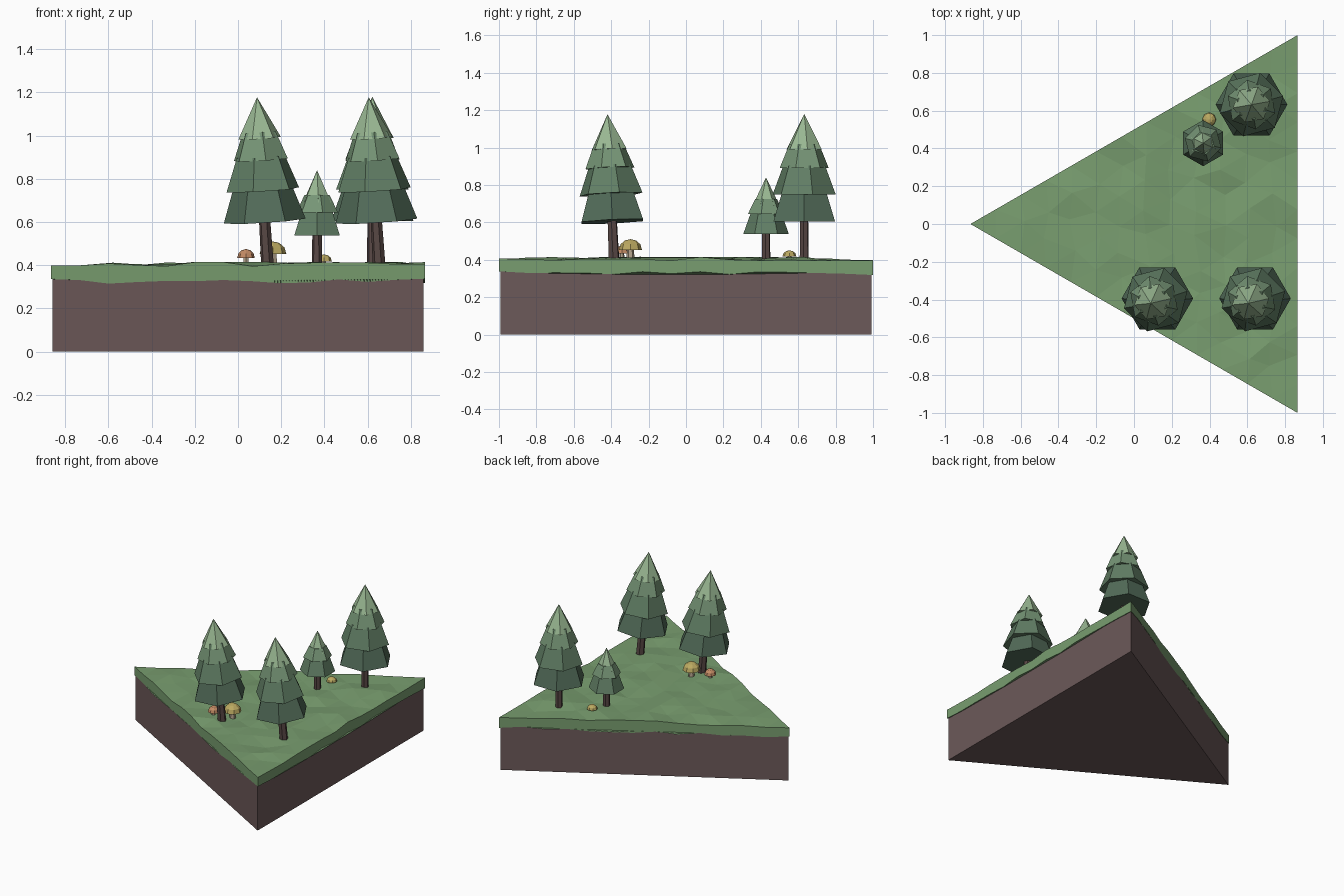
import bpy, bmesh, random
from math import radians, cos, sin, pi
from mathutils import Vector, Matrix

if "Cube" in bpy.data.objects:
    bpy.data.objects.remove(bpy.data.objects["Cube"])

random.seed(4)


def material(name, rgb):
    m = bpy.data.materials.new(name)
    m.diffuse_color = (*rgb, 1)
    m.use_nodes = True
    m.node_tree.nodes["Principled BSDF"].inputs["Base Color"].default_value = m.diffuse_color
    return m


SOIL = material("soil", (0.15, 0.10, 0.10))
GRASS = material("grass", (0.19, 0.34, 0.16))
BARK = material("bark", (0.10, 0.065, 0.06))
NEEDLES = [material("needles_%d" % i, c) for i, c in enumerate(
    [(0.085, 0.15, 0.10), (0.12, 0.21, 0.13), (0.18, 0.30, 0.18), (0.32, 0.48, 0.29)])]
STEM = material("mushroom_stem", (0.45, 0.36, 0.26))
YELLOW = material("yellow_cap", (0.50, 0.40, 0.12))
ORANGE = material("orange_cap", (0.55, 0.26, 0.13))


def finish(name, bm, mats):
    bmesh.ops.recalc_face_normals(bm, faces=bm.faces[:])
    me = bpy.data.meshes.new(name)
    bm.to_mesh(me)
    bm.free()
    for m in mats:
        me.materials.append(m)
    ob = bpy.data.objects.new(name, me)
    bpy.context.collection.objects.link(ob)
    return ob


def frustum(bm, r1, r2, z1, z2, matrix, sides=6, spin=0, mat=0):
    """Closed frustum (or cone when r2 is 0) between two heights."""
    before = set(bm.faces)
    bmesh.ops.create_cone(
        bm, cap_ends=True, segments=sides, radius1=r1, radius2=r2, depth=z2 - z1,
        matrix=matrix @ Matrix.Translation((0, 0, (z1 + z2) / 2)) @ Matrix.Rotation(radians(spin), 4, 'Z'))
    for f in set(bm.faces) - before:
        f.material_index = mat


# soil: triangular prism
CORNERS = [Vector((-0.866, 0, 0)), Vector((0.866, -1, 0)), Vector((0.866, 1, 0))]
bm = bmesh.new()
base = bm.faces.new([bm.verts.new(c * 0.993) for c in CORNERS])
top = bmesh.ops.extrude_face_region(bm, geom=[base])["geom"]
bmesh.ops.translate(bm, vec=(0, 0, 0.34), verts=[v for v in top if isinstance(v, bmesh.types.BMVert)])
if len(bm.faces) == 4:
    bm.faces.new([v for v in bm.verts if v.co.z == 0])
finish("soil_block", bm, [SOIL])

# grass: uneven triangulated sheet with a wavy skirt
N = 13
bm = bmesh.new()
grid = {}
for i in range(N + 1):
    for j in range(N + 1 - i):
        p = (CORNERS[0] * (N - i - j) + CORNERS[1] * i + CORNERS[2] * j) / N
        if i and j and i + j < N:
            p += Vector((random.uniform(-.025, .025), random.uniform(-.025, .025), 0))
        p.z = random.uniform(0.395, 0.416)
        grid[i, j] = bm.verts.new(p)
for i in range(N):
    for j in range(N - i):
        bm.faces.new((grid[i, j], grid[i + 1, j], grid[i, j + 1]))
        if i + j < N - 1:
            bm.faces.new((grid[i + 1, j], grid[i + 1, j + 1], grid[i, j + 1]))
rim = [grid[k, 0] for k in range(N)] + [grid[N - k, k] for k in range(N)] + [grid[0, N - k] for k in range(N)]
low = [bm.verts.new((v.co.x, v.co.y, random.uniform(0.315, 0.338))) for v in rim]
for k in range(len(rim)):
    n = (k + 1) % len(rim)
    bm.faces.new((rim[k], rim[n], low[n], low[k]))
bm.faces.new(low)
finish("grass_layer", bm, [GRASS])

# pine trees: tiers are (bottom radius, top radius, bottom z, top z, spin, colour)
BIG = [(0.19, 0.135, 0.20, 0.36, 30, 0), (0.174, 0.115, 0.345, 0.50, 45, 1),
       (0.133, 0.08, 0.485, 0.615, 10, 2), (0.10, 0, 0.585, 0.775, 40, 3)]
SMALL = [(0.122, 0.08, 0.132, 0.25, 0, 1), (0.10, 0.06, 0.24, 0.32, 15, 2),
         (0.072, 0, 0.285, 0.435, 5, 3)]


def tree(name, x, y, tiers, lean=(0, 0), trunk_r=0.03):
    h = tiers[-1][3]
    tilt = Vector((0, 0, 1)).rotation_difference(Vector((*lean, h))).to_matrix().to_4x4()
    m = Matrix.Translation((x, y, 0.405)) @ tilt
    bm = bmesh.new()
    frustum(bm, trunk_r, trunk_r * 0.85, -0.03, tiers[0][2] + 0.06, m, spin=20)
    finish(name + "_trunk", bm, [BARK])
    bm = bmesh.new()
    for r1, r2, z1, z2, spin, mat in tiers:
        frustum(bm, r1, r2, z1, z2, m, spin=spin, mat=mat)
    finish(name + "_foliage", bm, NEEDLES)


tree("front_left_pine", 0.136, -0.385, BIG, (-0.048, -0.035))
tree("front_right_pine", 0.653, -0.385, BIG, (-0.048, -0.035))
tree("back_pine", 0.622, 0.632, BIG, trunk_r=0.026)
tree("small_pine", 0.366, 0.428, SMALL, trunk_r=0.025)


# mushrooms: tapered stem and faceted dome cap
def mushroom(name, x, y, r, z_cap, z_top, cap):
    m = Matrix.Translation((x, y, 0))
    bm = bmesh.new()
    frustum(bm, r * 0.38, r * 0.28, 0.39, z_cap + 0.01, m)
    finish(name + "_stem", bm, [STEM])
    bm = bmesh.new()
    rings = []
    for a in (0, 32, 62):
        a = radians(a)
        rings.append([bm.verts.new((x + r * cos(a) * cos(k * pi / 4), y + r * cos(a) * sin(k * pi / 4),
                                    z_cap + (z_top - z_cap) * sin(a))) for k in range(8)])
    tip = bm.verts.new((x, y, z_top))
    bm.faces.new(rings[0])
    for k in range(8):
        n = (k + 1) % 8
        for a, b in zip(rings, rings[1:]):
            bm.faces.new((a[k], a[n], b[n], b[k]))
        bm.faces.new((rings[-1][k], rings[-1][n], tip))
    finish(name + "_cap", bm, [cap])


mushroom("large_mushroom", 0.162, -0.297, 0.062, 0.453, 0.51, YELLOW)
mushroom("orange_mushroom", 0.037, -0.343, 0.041, 0.433, 0.475, ORANGE)
mushroom("small_mushroom", 0.398, 0.553, 0.037, 0.418, 0.45, YELLOW)
